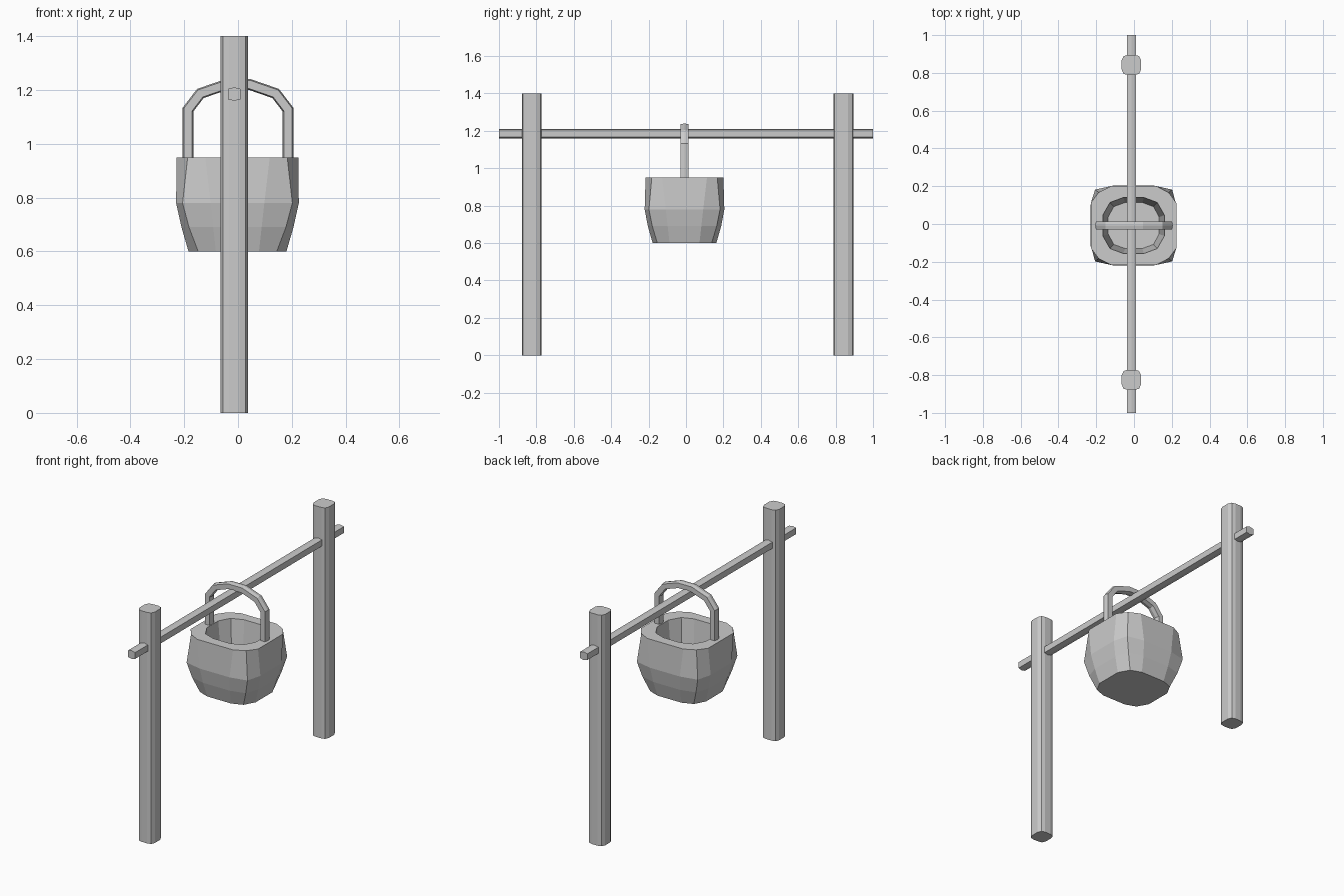
import bpy, bmesh
from mathutils import Vector

if "Cube" in bpy.data.objects:
    bpy.data.objects.remove(bpy.data.objects["Cube"])


def loft(name, rings):
    """Skin matching rings of points in order and cap both ends."""
    bm = bmesh.new()
    loops = [[bm.verts.new(p) for p in r] for r in rings]
    n = len(loops[0])
    for a, b in zip(loops, loops[1:]):
        for i in range(n):
            j = (i + 1) % n
            bm.faces.new((a[i], a[j], b[j], b[i]))
    bm.faces.new(loops[0][::-1])
    bm.faces.new(loops[-1])
    bmesh.ops.recalc_face_normals(bm, faces=bm.faces)
    me = bpy.data.meshes.new(name)
    bm.to_mesh(me)
    bm.free()
    ob = bpy.data.objects.new(name, me)
    bpy.context.collection.objects.link(ob)
    return ob


def quadrants(points):
    """Repeat first-quadrant points around all four quadrants."""
    out = []
    for sx, sy in ((1, 1), (-1, 1), (-1, -1), (1, -1)):
        q = points if sx * sy > 0 else points[::-1]
        out += [(sx * x, sy * y) for x, y in q]
    return out


CX, CY = -0.014, -0.008

# two posts with bulged, chamfered section
post = quadrants([(0.051, 0.025), (0.041, 0.047), (0.02, 0.053)])
for label, y in (("front_post", -0.825), ("back_post", 0.842)):
    loft(label, [[(CX + px, y + py, z) for px, py in post] for z in (0, 1.4)])

# hexagonal cross beam
hexagon = [(0.024, 0.019), (0, 0.025), (-0.024, 0.019),
           (-0.024, -0.019), (0, -0.025), (0.024, -0.019)]
loft("cross_beam", [[(CX + u, y, 1.185 + v) for u, v in hexagon] for y in (-1, 1)])

# hollow bucket: outside from the base up, then down the inside
profile = [
    (0.60, [(0.182, 0.08), (0.146, 0.145), (0.08, 0.17)]),
    (0.69, [(0.208, 0.09), (0.180, 0.172), (0.09, 0.196)]),
    (0.78, [(0.228, 0.10), (0.204, 0.190), (0.10, 0.213)]),
    (0.95, [(0.226, 0.12), (0.185, 0.175), (0.12, 0.208)]),
    (0.95, [(0.163, 0.055), (0.125, 0.122), (0.055, 0.148)]),
    (0.68, [(0.135, 0.045), (0.105, 0.10), (0.045, 0.122)]),
]
loft("bucket", [[(x - 0.002, y + CY, z) for x, y in quadrants(q)] for z, q in profile])

# arched handle: hexagonal section swept with mitred joints
half = [(0.186, 0.94), (0.186, 1.127), (0.14, 1.187), (0.045, 1.22)]
path = [Vector(p) for p in half + [(-x, z) for x, z in half[::-1]]]
rings = []
for i, p in enumerate(path):
    d1 = (p - path[max(i - 1, 0)]).normalized()
    d2 = (path[min(i + 1, len(path) - 1)] - p).normalized()
    t = (d1 + d2).normalized()
    side = Vector((t.y, -t.x)) / max(t.dot(d1), t.dot(d2))
    rings.append([(p.x + side.x * v * 0.8, CY + u * 0.9, p.y + side.y * v * 0.8)
                  for u, v in hexagon])
loft("handle", rings)
